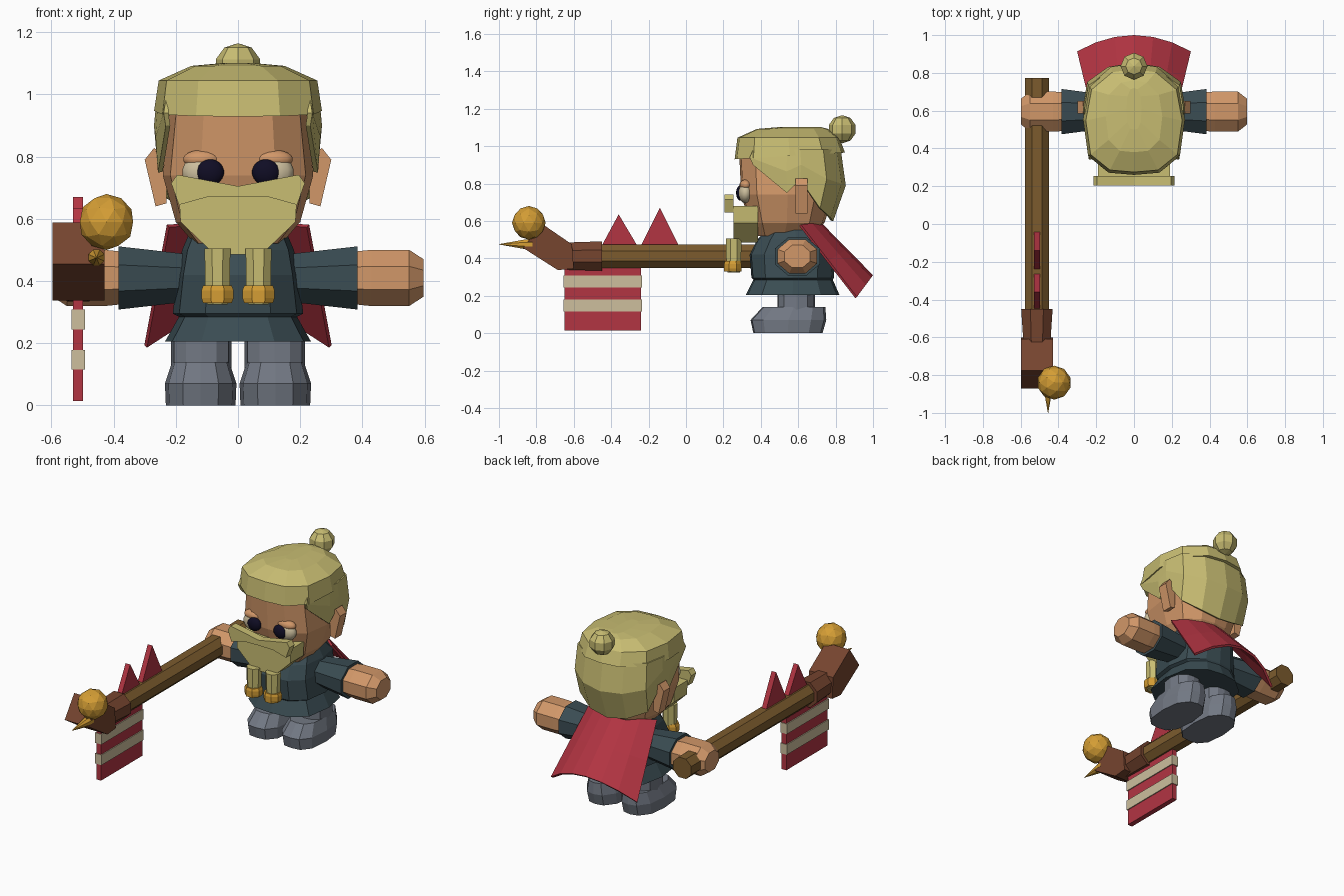
import bpy, bmesh, math
from mathutils import Vector

cube = bpy.data.objects.get("Cube")
if cube:
    bpy.data.objects.remove(cube, do_unlink=True)


def material(name, r, g, b):
    m = bpy.data.materials.new(name)
    m.use_nodes = True
    m.diffuse_color = (r, g, b, 1)
    m.node_tree.nodes["Principled BSDF"].inputs["Base Color"].default_value = (r, g, b, 1)
    return m


BLONDE = material("blonde", .58, .51, .17)
SKIN = material("skin", .64, .31, .14)
TEAL = material("dark_teal", .042, .072, .085)
RED = material("red", .45, .035, .055)
GREY = material("grey", .17, .19, .23)
WOOD = material("wood", .20, .105, .027)
BROWN = material("brown", .18, .058, .028)
GOLD = material("gold", .66, .34, .035)
CREAM = material("cream", .61, .52, .34)
DARK = material("near_black", .005, .004, .018)


def finish(name, bm, mat):
    bmesh.ops.recalc_face_normals(bm, faces=bm.faces)
    mesh = bpy.data.meshes.new(name)
    bm.to_mesh(mesh)
    bm.free()
    mesh.materials.append(mat)
    ob = bpy.data.objects.new(name, mesh)
    bpy.context.collection.objects.link(ob)
    return ob


def loft(name, rings, mat, closed=True):
    """Skin a list of equal-length point rings; closed ones get end caps."""
    bm = bmesh.new()
    rows = [[bm.verts.new(p) for p in r] for r in rings]
    n = len(rows[0])
    for a, b in zip(rows, rows[1:]):
        for i in range(n if closed else n - 1):
            j = (i + 1) % n
            bm.faces.new((a[i], a[j], b[j], b[i]))
    if closed:
        bm.faces.new(rows[0])
        bm.faces.new(rows[-1])
    return finish(name, bm, mat)


HALF = [(0, 0), (.5, .02), (.9, .17), (1, .5), (.88, .8), (.45, .97), (0, 1)]
OUTLINE = HALF + [(-x, y) for x, y in HALF[-2:0:-1]]


def slab(w, y0, y1, z, cx=0):
    """Faceted horizontal cross-section."""
    return [(cx + x * w, y0 + y * (y1 - y0), z) for x, y in OUTLINE]


def body(name, sections, mat, cx=0):
    return loft(name, [slab(*s, cx) for s in sections], mat)


def prism(name, pts, axis, lo, hi, mat):
    """Extrude a side profile (y, z) along x, or a front profile (x, z) along y."""
    place = (lambda d, p: (d, p[0], p[1])) if axis == "x" else (lambda d, p: (p[0], d, p[1]))
    return loft(name, [[place(d, p) for p in pts] for d in (lo, hi)], mat)


def tube(name, axis, stations, center, mat, n=8):
    """Round bar from (position, radius_a, radius_b) stations along an axis."""
    rings = []
    for d, ra, rb in stations:
        ring = []
        for i in range(n):
            t = 2 * math.pi * (i + .5) / n
            u, v = center[0] + ra * math.cos(t), center[1] + rb * math.sin(t)
            ring.append({"x": (d, u, v), "y": (u, d, v), "z": (u, v, d)}[axis])
        rings.append(ring)
    return loft(name, rings, mat)


def ball(name, loc, radii, mat, smooth=False, ico=0):
    bm = bmesh.new()
    if ico:
        bmesh.ops.create_icosphere(bm, subdivisions=ico, radius=1)
    else:
        s = 16 if smooth else 8
        bmesh.ops.create_uvsphere(bm, u_segments=s, v_segments=s // 2 + 1, radius=1)
    for v in bm.verts:
        v.co = Vector(loc) + Vector(a * b for a, b in zip(v.co, radii))
        if not smooth:
            continue
    for f in bm.faces:
        f.smooth = smooth
    return finish(name, bm, mat)


def solidify(ob, t):
    mod = ob.modifiers.new("thickness", "SOLIDIFY")
    mod.thickness = t
    mod.offset = 0


# Tunic, head and hat
body("tunic", [(.235, .32, .82, .205), (.19, .36, .785, .285), (.21, .35, .79, .295),
               (.195, .34, .80, .42), (.18, .38, .80, .50), (.15, .45, .71, .57)], TEAL)
body("head", [(.14, .37, .68, .52), (.20, .34, .74, .59), (.242, .295, .79, .74),
              (.22, .285, .79, .95)], SKIN)
hat = body("hat", [(.27, .26, .85, .935), (.255, .275, .82, 1.045), (.15, .38, .76, 1.092),
                   (.04, .5, .72, 1.102)], BLONDE)
for v in hat.data.vertices:  # brim rises toward the back
    if v.co.z < .94:
        v.co.z += .06 * (v.co.y - .35)
ball("hair_bun", (0, .835, 1.09), (.075, .075, .075), BLONDE)

# Jagged hair wrapping sides and back: x, y, lower edge height
side = [(.225, .36, .90), (.25, .54, .75), (.255, .61, .82), (.235, .73, .67),
        (.13, .80, .62), (0, .82, .60)]
cols = side + [(-x, y, z) for x, y, z in side[-2::-1]]
rows = [[], [], []]
for x, y, z in cols:
    k = 1 - max(0, .8 - z) * .75
    rows[0].append((x, y, .98))
    rows[1].append((x * 1.03, .55 + (y - .55) * 1.1, (z + .98) / 2))
    rows[2].append((x * min(1, k + .08), .55 + (y - .55) * k, z))
solidify(loft("back_hair", rows, BLONDE, closed=False), .015)

# Beard and moustache
wing = [(.195, .742), (.215, .715), (.19, .645), (.1, .67)]
prism("moustache", [(0, .705)] + wing + [(0, .672)] + [(-x, z) for x, z in wing[::-1]],
      "y", .205, .255, BLONDE)
chin = [(.19, .68), (.185, .59), (.075, .485)]
prism("beard", chin + [(-x, z) for x, z in chin[::-1]], "y", .255, .385, BLONDE)

# Paired parts
ear = [(.23, .80), (.27, .828), (.30, .79), (.265, .64), (.23, .65)]
for s, label in ((1, "left"), (-1, "right")):
    prism(label + "_ear", [(s * x, z) for x, z in ear], "y", .585, .65, SKIN)
    ball(label + "_eye", (s * .115, .318, .75), (.065, .038, .055), CREAM, True)
    ball(label + "_pupil", (s * .09, .292, .75), (.045, .024, .042), DARK, True)
    ball(label + "_eyelid", (s * .115, .32, .792), (.062, .034, .03), SKIN, True)
    tube(label + "_braid", "z", [(.325, .035, .035), (.34, .042, .042), (.505, .045, .045)],
         (s * .066, .255), BLONDE)
    tube(label + "_braid_ring", "z", [(.33, .05, .05), (.345, .056, .05), (.37, .056, .05),
                                      (.385, .05, .045)], (s * .066, .25), GOLD)
    tube(label + "_sleeve", "x", [(s * .14, .095, .08), (s * .385, .13, .11)], (.595, .41), TEAL)
    tube(label + "_hand", "x", [(s * .36, .11, .09), (s * .43, .115, .098), (s * .55, .115, .098),
                                (s * .597, .075, .065)], (.595, .41), SKIN)
    body(label + "_leg", [(.097, .49, .69, .11), (.097, .49, .69, .22)], GREY, s * .118)
    body(label + "_boot", [(.112, .36, .73, 0), (.115, .345, .75, .07),
                           (.092, .41, .745, .14)], GREY, s * .12)

# Flaring cape
cape = []
for k in (0, .5, 1):
    row = []
    for i in range(7):
        t = i / 3 - 1
        top = Vector((.225 * t, .717 - .107 * t * t, .587 - .01 * t * t))
        hem = Vector((.297 * t, .995 - .085 * t * t, .305 - .115 * t * t))
        row.append(top.lerp(hem, k))
    cape.append(row)
solidify(loft("cape", cape, RED, closed=False), .014)

# Staff with bent head
SX, SZ = -.514, .412
tube("staff_shaft", "y", [(.772, .068, .068), (-.5, .068, .068)], (SX, SZ), WOOD)
tube("staff_collar", "y", [(-.45, .09, .085), (-.66, .075, .078)], (SX, SZ), BROWN)
prism("staff_head", [(-.61, .475), (-.60, .345), (-.685, .337), (-.87, .455), (-.775, .588)],
      "x", -.597, -.43, BROWN)
ball("staff_orb", (-.423, -.84, .59), (.09, .09, .09), GOLD, ico=2)
tube("staff_spike", "y", [(-.82, .028, .028), (-.86, .028, .028), (-1, .001, .001)],
     (-.455, .475), GOLD)

# Striped banner and fins
prism("banner", [(-.65, .015), (-.24, .015), (-.24, .40), (-.65, .40)], "x", -.53, -.498, RED)
for i, z in enumerate((.115, .245)):
    prism(f"banner_stripe_{i + 1}", [(-.654, z), (-.236, z), (-.236, z + .064), (-.654, z + .064)],
          "x", -.536, -.492, CREAM)
for i, (a, peak, b, z) in enumerate(((-.46, -.36, -.25, .635), (-.25, -.14, -.03, .67))):
    prism(f"fin_{i + 1}", [(a, .45), (b, .45), (peak, z)], "x", -.53, -.498, RED)
